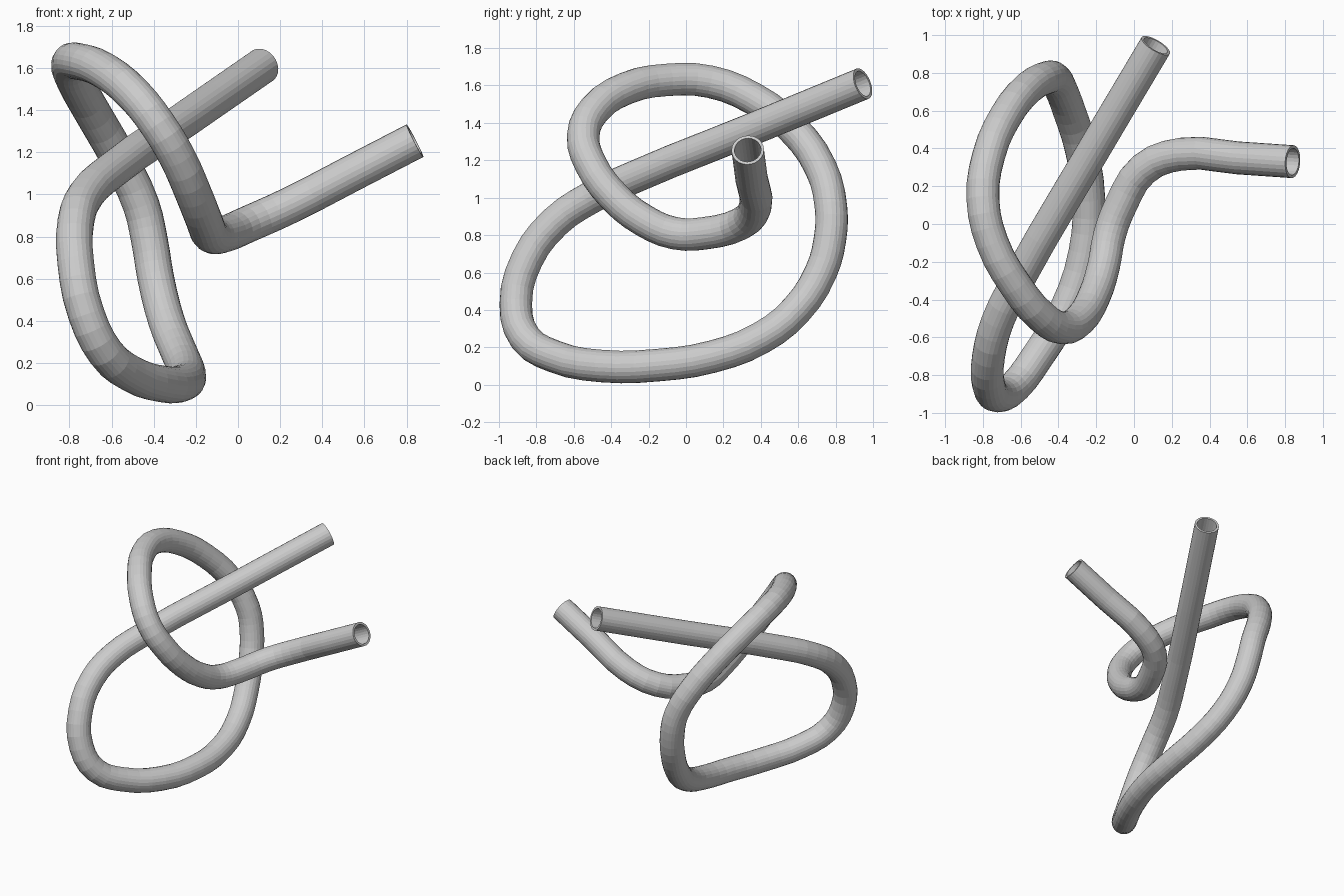
import bpy

cube = bpy.data.objects.get("Cube")
if cube:
    bpy.data.objects.remove(cube, do_unlink=True)

TUBE_RADIUS = 0.087
WALL_THICKNESS = 0.016

# Centreline of the knotted tube, from the side end to the rear end
path = [
    # straight side arm
    (.84, .33, 1.255), (.55, .35, 1.105), (.25, .37, .95),
    # inner loop, rising over the front
    (.05, .29, .86), (-.07, .1, .81), (-.13, -.06, .81), (-.16, -.22, .875),
    (-.21, -.38, 1.0), (-.29, -.51, 1.18), (-.38, -.55, 1.33),
    (-.49, -.49, 1.47), (-.63, -.32, 1.585), (-.75, -.1, 1.63),
    (-.8, .13, 1.62), (-.77, .36, 1.53),
    # descent at the back
    (-.68, .57, 1.37), (-.56, .72, 1.16), (-.46, .775, .95),
    (-.42, .77, .78), (-.39, .72, .6), (-.34, .59, .4),
    # lower bend
    (-.28, .4, .25), (-.24, .14, .15), (-.26, -.15, .105),
    (-.36, -.45, .1), (-.51, -.7, .15), (-.63, -.86, .25),
    # front rise
    (-.72, -.91, .43), (-.77, -.85, .67), (-.77, -.7, .87), (-.72, -.51, 1.0),
    # straight rear arm
    (-.61, -.29, 1.105), (-.25, .33, 1.357), (.115, .945, 1.61),
]


def make_material(name, colour):
    mat = bpy.data.materials.new(name)
    mat.use_nodes = True
    mat.diffuse_color = colour
    mat.node_tree.nodes["Principled BSDF"].inputs["Base Color"].default_value = colour
    return mat


def make_tube(name, points, radius, wall, mat):
    # Round bevel swept along a smooth curve
    curve = bpy.data.curves.new(name, "CURVE")
    curve.dimensions = "3D"
    curve.resolution_u = 3
    curve.bevel_depth = radius
    curve.bevel_resolution = 10
    curve.use_fill_caps = False
    spline = curve.splines.new("BEZIER")
    spline.bezier_points.add(len(points) - 1)
    for knot, co in zip(spline.bezier_points, points):
        knot.co = co
        knot.handle_left_type = knot.handle_right_type = "AUTO"
    tube = bpy.data.objects.new(name, curve)
    bpy.context.scene.collection.objects.link(tube)

    # Turn the sweep into a flat-faced mesh
    bpy.ops.object.select_all(action="DESELECT")
    tube.select_set(True)
    bpy.context.view_layer.objects.active = tube
    bpy.ops.object.convert(target="MESH")
    tube = bpy.context.view_layer.objects.active
    tube.data.polygons.foreach_set("use_smooth", [False] * len(tube.data.polygons))
    tube.data.materials.clear()
    tube.data.materials.append(mat)

    # Hollow wall with rims at the open ends
    shell = tube.modifiers.new("wall", "SOLIDIFY")
    shell.thickness = wall
    shell.offset = -1
    shell.use_rim = True
    return tube


grey = make_material("light grey", (.6, .6, .6, 1))
make_tube("knotted_tube", path, TUBE_RADIUS, WALL_THICKNESS, grey)
